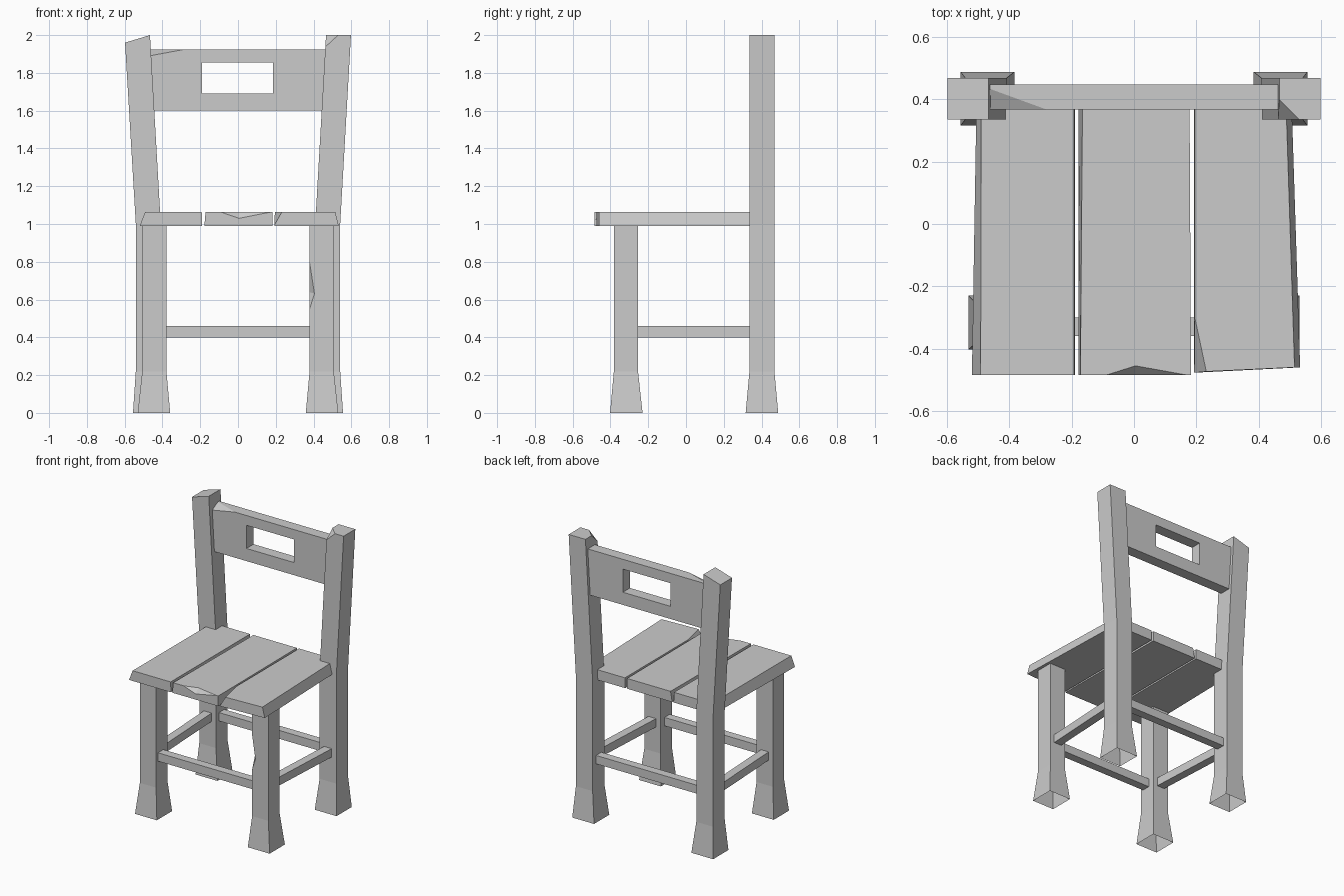
import bpy, bmesh
from mathutils import Vector

if "Cube" in bpy.data.objects:
    bpy.data.objects.remove(bpy.data.objects["Cube"])


def finish(bm, name):
    bmesh.ops.recalc_face_normals(bm, faces=bm.faces[:])
    me = bpy.data.meshes.new(name)
    bm.to_mesh(me)
    bm.free()
    ob = bpy.data.objects.new(name, me)
    bpy.context.collection.objects.link(ob)
    return ob


def loft(rings, cyclic=False, open_bottom=False):
    """Skin four-sided rings; cap the ends unless the skin is cyclic."""
    bm = bmesh.new()
    vs = [[bm.verts.new(p) for p in r] for r in rings]
    for a, b in zip(vs, vs[1:] + (vs[:1] if cyclic else [])):
        for i in range(4):
            j = (i + 1) % 4
            bm.faces.new((a[i], a[j], b[j], b[i]))
    if not cyclic:
        bm.faces.new(vs[-1])
        if not open_bottom:
            bm.faces.new(vs[0][::-1])
    return bm


def square(x, y, z, h, z_outer=None):
    """Leg section; z_outer tilts the side furthest from the centre."""
    zo = z if z_outer is None else z_outer
    o = h if x > 0 else -h
    return [(x - o, y - h, z), (x + o, y - h, zo), (x + o, y + h, zo), (x - o, y + h, z)]


def chip(bm, p, q, r):
    """Slice off the corner beyond the plane through three points."""
    p, q, r = Vector(p), Vector(q), Vector(r)
    n = (q - p).cross(r - p).normalized()
    mid = sum((v.co for v in bm.verts), Vector()) / len(bm.verts)
    if n.dot(mid - p) > 0:
        n = -n
    res = bmesh.ops.bisect_plane(bm, geom=bm.verts[:] + bm.edges[:] + bm.faces[:],
                                 plane_co=p, plane_no=n, clear_outer=True)
    cut = [g for g in res["geom_cut"] if isinstance(g, bmesh.types.BMEdge)]
    bmesh.ops.edgenet_fill(bm, edges=cut)


def notch(bm, near, f0, f1, c, d):
    """Dent the edge nearest a point, between two fractions of its length."""
    near = Vector(near)
    bm.normal_update()
    e = min(bm.edges, key=lambda k: ((k.verts[0].co + k.verts[1].co) / 2 - near).length)
    v0, v1 = sorted(e.verts, key=lambda v: v.co.x + v.co.z)
    va = bmesh.utils.edge_split(e, v0, f0)[1]
    vb = bmesh.utils.edge_split(bm.edges.get((va, v1)), va, (f1 - f0) / (1 - f0))[1]
    ab = bm.edges.get((va, vb))
    inner = []
    for f in list(ab.link_faces):
        co = min((Vector(c), Vector(d)), key=lambda k: abs((k - va.co).dot(f.normal)))
        v, vs = bm.verts.new(co), list(f.verts)
        i = vs.index(va)
        vs.insert(i + 1 if vs[(i + 1) % len(vs)] == vb else i, v)
        bm.faces.remove(f)
        bm.faces.new(vs)
        inner.append(v)
    bm.edges.remove(ab)
    bm.faces.new((va, inner[0], inner[1]))
    bm.faces.new((vb, inner[1], inner[0]))


def bar(name, a, b, h=0.03):
    """Square stretcher between two points."""
    a, b = Vector(a), Vector(b)
    side = (b - a).cross(Vector((0, 0, 1))).normalized() * h
    up = Vector((0, 0, h))
    finish(loft([[p - side - up, p + side - up, p + side + up, p - side + up]
                 for p in (a, b)]), name)


# Legs with flared, open feet; back legs continue into leaning posts
for s, side in ((-1, "left"), (1, "right")):
    bm = loft([square(s * 0.445, -0.316, 0, 0.086), square(s * 0.443, -0.318, 0.22, 0.064),
               square(s * 0.443, -0.318, 0.99, 0.064)], open_bottom=True)
    if s > 0:
        notch(bm, (0.379, -0.382, 0.6), 0.43, 0.75, (0.379, -0.35, 0.64), (0.405, -0.382, 0.63))
    finish(bm, "front_leg_" + side)

    bm = loft([square(s * 0.47, 0.402, 0, 0.086), square(s * 0.475, 0.402, 0.22, 0.066),
               square(s * 0.475, 0.402, 1.0, 0.066),
               square(s * 0.532, 0.402, 2.0, 0.066, 1.96 if s < 0 else 2.0)], open_bottom=True)
    if s > 0:
        chip(bm, (0.465, 0.40, 2.0), (0.53, 0.336, 2.0), (0.465, 0.336, 1.94))
    finish(bm, "back_leg_" + side)
    bar("side_stretcher_" + side, (s * 0.443, -0.27, 0.43), (s * 0.475, 0.35, 0.43))

# Front and back stretchers
bar("front_stretcher", (-0.39, -0.33, 0.43), (0.39, -0.33, 0.43))
bar("back_stretcher", (-0.42, 0.40, 0.43), (0.42, 0.40, 0.43))


# Seat planks: outlines of the bottom and top faces
def plank(bottom, top):
    return loft([[(x, y, 0.99) for x, y in bottom], [(x, y, 1.063) for x, y in top]])


bm = plank([(-0.52, -0.485), (-0.19, -0.485), (-0.19, 0.41), (-0.505, 0.41)],
           [(-0.492, -0.485), (-0.192, -0.485), (-0.192, 0.41), (-0.49, 0.41)])
finish(bm, "seat_plank_left")

bm = plank([(-0.178, -0.485), (0.183, -0.485), (0.178, 0.41), (-0.178, 0.41)],
           [(-0.172, -0.485), (0.183, -0.485), (0.178, 0.41), (-0.165, 0.41)])
notch(bm, (0, -0.485, 1.063), 0.23, 0.97, (0.005, -0.455, 1.063), (0.005, -0.485, 1.03))
finish(bm, "seat_plank_middle")

bm = plank([(0.193, -0.477), (0.533, -0.46), (0.505, 0.41), (0.193, 0.41)],
           [(0.195, -0.475), (0.515, -0.46), (0.487, 0.41), (0.195, 0.41)])
chip(bm, (0.195, -0.30, 1.063), (0.232, -0.473, 1.063), (0.193, -0.477, 0.995))
finish(bm, "seat_plank_right")

# Backrest board with hand slot and a chipped upper corner
outer = [(-0.455, 1.60), (0.455, 1.60), (0.48, 1.925), (-0.48, 1.925)]
slot = [(-0.19, 1.69), (0.185, 1.69), (0.185, 1.855), (-0.19, 1.855)]
bm = loft([[(x, y, z) for x, z in ring] for ring, y in
           ((outer, 0.367), (outer, 0.447), (slot, 0.447), (slot, 0.367))], cyclic=True)
chip(bm, (-0.48, 0.44, 1.925), (-0.28, 0.367, 1.925), (-0.48, 0.367, 1.888))
finish(bm, "backrest")
